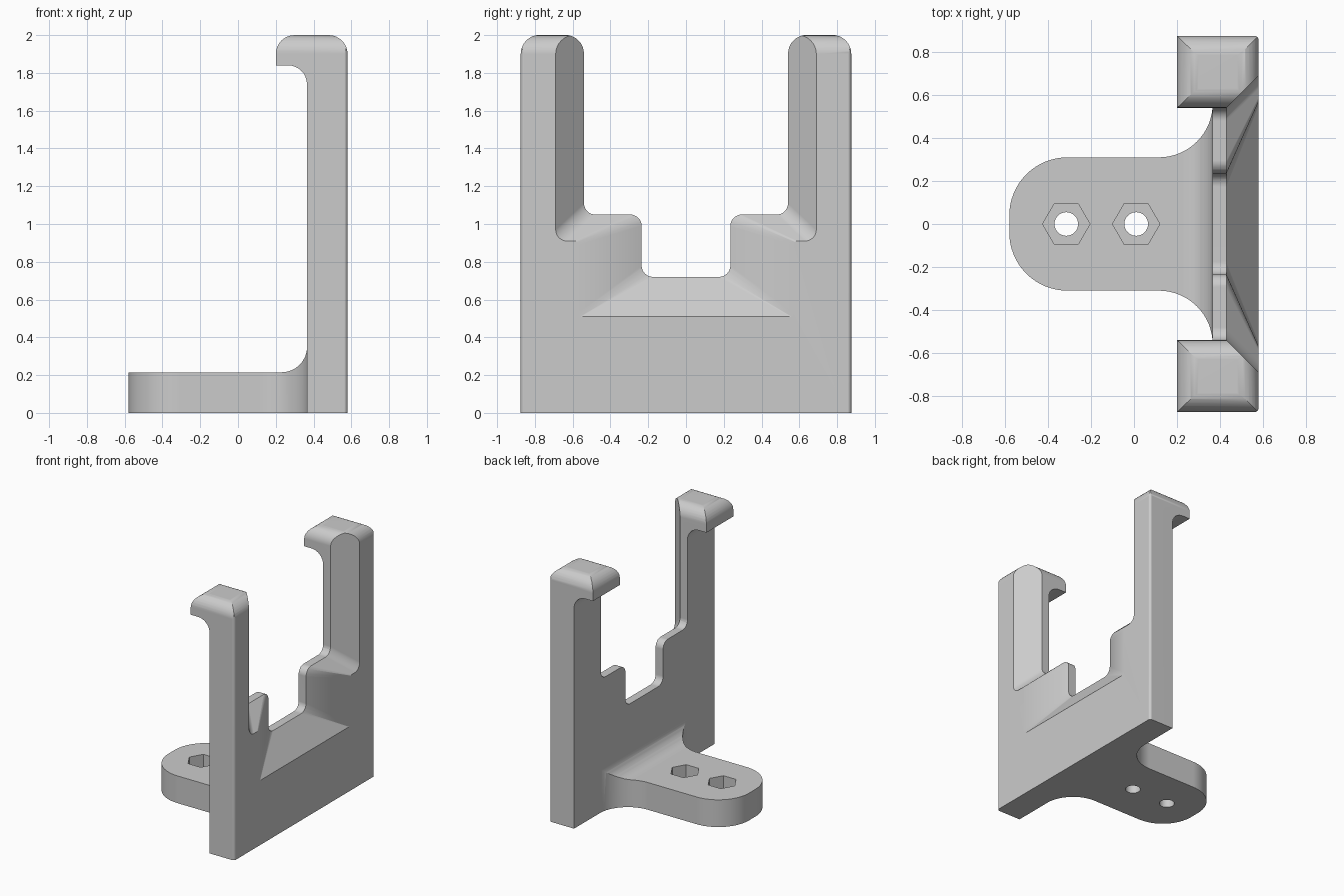
import bpy
import bmesh
import math
from mathutils import Vector

cube = bpy.data.objects.get("Cube")
if cube:
    bpy.data.objects.remove(cube, do_unlink=True)

grey = bpy.data.materials.new("plain_grey")
grey.use_nodes = True
COLOUR = (0.6, 0.6, 0.6, 1)
grey.diffuse_color = COLOUR
grey.node_tree.nodes["Principled BSDF"].inputs["Base Color"].default_value = COLOUR


def rounded(points, steps=8):
    """Closed 2D outline; a third value on a point is its fillet radius."""
    out = []
    for i, point in enumerate(points):
        p = Vector(point[:2])
        if len(point) < 3:
            out.append(p)
            continue
        a = (Vector(points[i - 1][:2]) - p).normalized()
        b = (Vector(points[(i + 1) % len(points)][:2]) - p).normalized()
        r, half = point[2], a.angle(b) / 2
        centre = p + (a + b).normalized() * r / math.sin(half)
        d0 = p + a * r / math.tan(half) - centre
        d1 = p + b * r / math.tan(half) - centre
        turn = d0.angle(d1)
        for k in range(steps + 1):
            f = k / steps
            out.append(centre + (d0 * math.sin((1 - f) * turn)
                                 + d1 * math.sin(f * turn)) / math.sin(turn))
    return out


def mirrored(half):
    """Complete a half outline by reflecting its first coordinate."""
    return half + [(-p[0], *p[1:]) for p in reversed(half)]


def place(outline, axis, depth):
    """Put a 2D outline on the plane at the given depth along an axis."""
    order = {"x": lambda p: (depth, p.x, p.y),
             "y": lambda p: (p.x, depth, p.y),
             "z": lambda p: (p.x, p.y, depth)}[axis]
    return [Vector(order(p)) for p in outline]


def solid(name, first, last):
    """Closed solid spanning two matching rings."""
    bm = bmesh.new()
    a = [bm.verts.new(v) for v in first]
    b = [bm.verts.new(v) for v in last]
    bm.faces.new(a)
    bm.faces.new(b)
    for i in range(len(a)):
        bm.faces.new((a[i - 1], a[i], b[i], b[i - 1]))
    bmesh.ops.recalc_face_normals(bm, faces=bm.faces)
    mesh = bpy.data.meshes.new(name)
    bm.to_mesh(mesh)
    bm.free()
    mesh.materials.append(grey)
    obj = bpy.data.objects.new(name, mesh)
    bpy.context.collection.objects.link(obj)
    return obj


def prism(name, outline, axis, low, high):
    return solid(name, place(outline, axis, low), place(outline, axis, high))


def combine(target, other, operation):
    mod = target.modifiers.new("combine", "BOOLEAN")
    mod.operation = operation
    mod.solver = "EXACT"
    mod.object = other
    bpy.context.view_layer.objects.active = target
    bpy.ops.object.modifier_apply(modifier=mod.name)
    bpy.data.objects.remove(other, do_unlink=True)


# Cradle: hooked side profile trimmed by the stepped two-tower silhouette
bracket = prism("cradle_bracket", rounded([
    (0.365, 0), (0.58, 0), (0.58, 2, 0.1), (0.2, 2, 0.1),
    (0.2, 1.84), (0.365, 1.84, 0.1)]), "y", -1, 1)
towers = prism("tower_silhouette", rounded(mirrored([
    (0.875, -0.1), (0.875, 2.001, 0.1), (0.54, 2.001, 0.1), (0.54, 1.05, 0.06),
    (0.235, 1.05, 0.06), (0.235, 0.72, 0.06)])), "x", -1, 1)
combine(bracket, towers, "INTERSECT")

# Softened vertical edges on the outer face
plan = prism("edge_trim", rounded([
    (-1, -0.876), (0.581, -0.876, 0.024), (0.581, 0.876, 0.024),
    (-1, 0.876)]), "z", -0.2, 2.2)
combine(bracket, plan, "INTERSECT")

# Flared lead-in around the stepped opening
inner = place(rounded(mirrored([
    (0.54, 2.3), (0.54, 1.05, 0.06), (0.235, 1.05, 0.06),
    (0.235, 0.72, 0.06)])), "x", 0.43)
outer = place(rounded(mirrored([
    (0.69, 2.3), (0.69, 0.91, 0.06), (0.57, 0.91, 0.02),
    (0.57, 0.51, 0.02)])), "x", 0.58)
flare = solid("opening_flare",
              [a.lerp(b, -0.2) for a, b in zip(inner, outer)],
              [a.lerp(b, 1.2) for a, b in zip(inner, outer)])
combine(bracket, flare, "DIFFERENCE")

# Mounting arm: filleted side profile trimmed by a rounded, flared plan
arm = prism("mounting_arm", rounded([
    (-1, 0), (0.41, 0), (0.41, 0.36), (0.366, 0.36),
    (0.366, 0.215, 0.135), (-1, 0.215)]), "y", -0.8, 0.8)
half = [(0.57, 0.45), (0.57, 0.366), (0.31, 0.366, 0.25), (0.31, -0.58, 0.27)]
arm_plan = [Vector((p.y, p.x)) for p in rounded(mirrored(half), 16)]
combine(arm, prism("arm_plan", arm_plan, "z", -0.2, 0.8), "INTERSECT")


def polygon(x, radius, sides):
    return [Vector((x + radius * math.cos(math.tau * i / sides),
                    radius * math.sin(math.tau * i / sides)))
            for i in range(sides)]


# Screw holes with hexagonal nut pockets
for x in (-0.315, 0.01):
    combine(arm, prism("nut_pocket", polygon(x, 0.11, 6), "z", 0.115, 0.4), "DIFFERENCE")
    combine(arm, prism("screw_hole", polygon(x, 0.055, 32), "z", -0.2, 0.4), "DIFFERENCE")

combine(bracket, arm, "UNION")

# Smooth fillets, crisp edges
bpy.ops.object.select_all(action="DESELECT")
bracket.select_set(True)
bpy.context.view_layer.objects.active = bracket
bpy.ops.object.shade_smooth_by_angle(angle=math.radians(25))
weighted = bracket.modifiers.new("weighted_normals", "WEIGHTED_NORMAL")
weighted.keep_sharp = True
